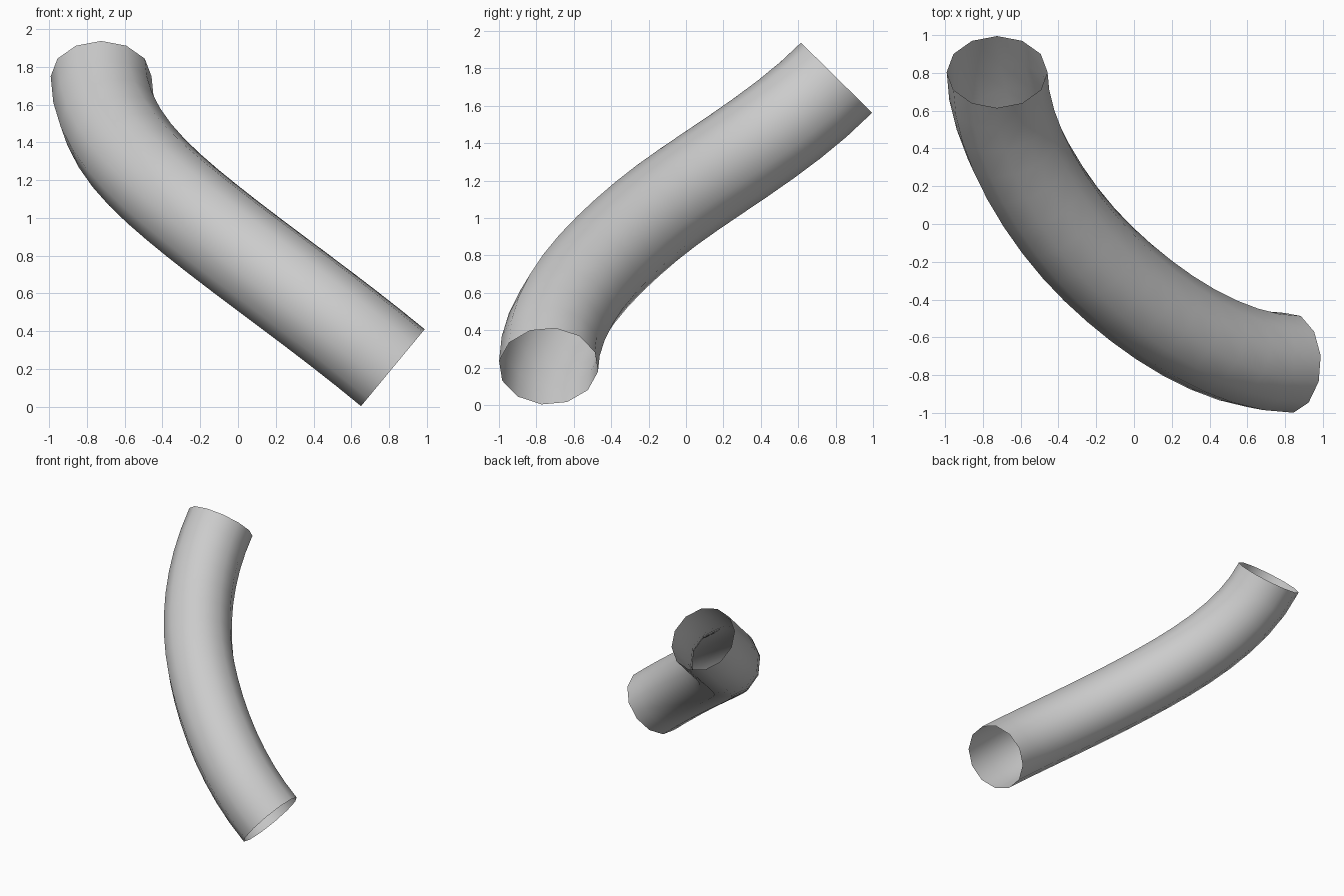
import bpy, bmesh, math
from mathutils import Vector
from mathutils.geometry import interpolate_bezier

if "Cube" in bpy.data.objects:
    bpy.data.objects.remove(bpy.data.objects["Cube"])

SIDES, STEPS, RADIUS = 12, 8, 0.267

# centre line: upper end, middle, lower end, each with its handle offset
top, top_h = Vector((-0.725, 0.805, 1.75)), Vector((0, -0.315, -0.32))
mid, mid_h = Vector((-0.19, -0.21, 0.985)), Vector((0.28, -0.27, -0.225))
low, low_h = Vector((0.82, -0.735, 0.207)), Vector((-0.35, 0, 0.29))
path = interpolate_bezier(top, top + top_h, mid - mid_h, mid, STEPS + 1)
path += interpolate_bezier(mid, mid + mid_h, low + low_h, low, STEPS + 1)[1:]

# sweep an open ring along the line without twisting
bm = bmesh.new()
side = Vector((1, 0, 0))
prev = None
last = len(path) - 1
for i, p in enumerate(path):
    if i == 0:
        tangent = top_h.normalized()
    elif i == last:
        tangent = -low_h.normalized()
    else:
        tangent = (path[i + 1] - path[i - 1]).normalized()
    side = (side - tangent * side.dot(tangent)).normalized()
    up = tangent.cross(side)
    ring = []
    for k in range(SIDES):
        a = math.tau * k / SIDES
        ring.append(bm.verts.new(p + RADIUS * (math.cos(a) * side + math.sin(a) * up)))
    if prev:
        for k in range(SIDES):
            n = (k + 1) % SIDES
            bm.faces.new((prev[k], prev[n], ring[n], ring[k])).smooth = True
    prev = ring

mesh = bpy.data.meshes.new("bent_tube")
bm.to_mesh(mesh)
bm.free()
tube = bpy.data.objects.new("bent_tube", mesh)
bpy.context.collection.objects.link(tube)
